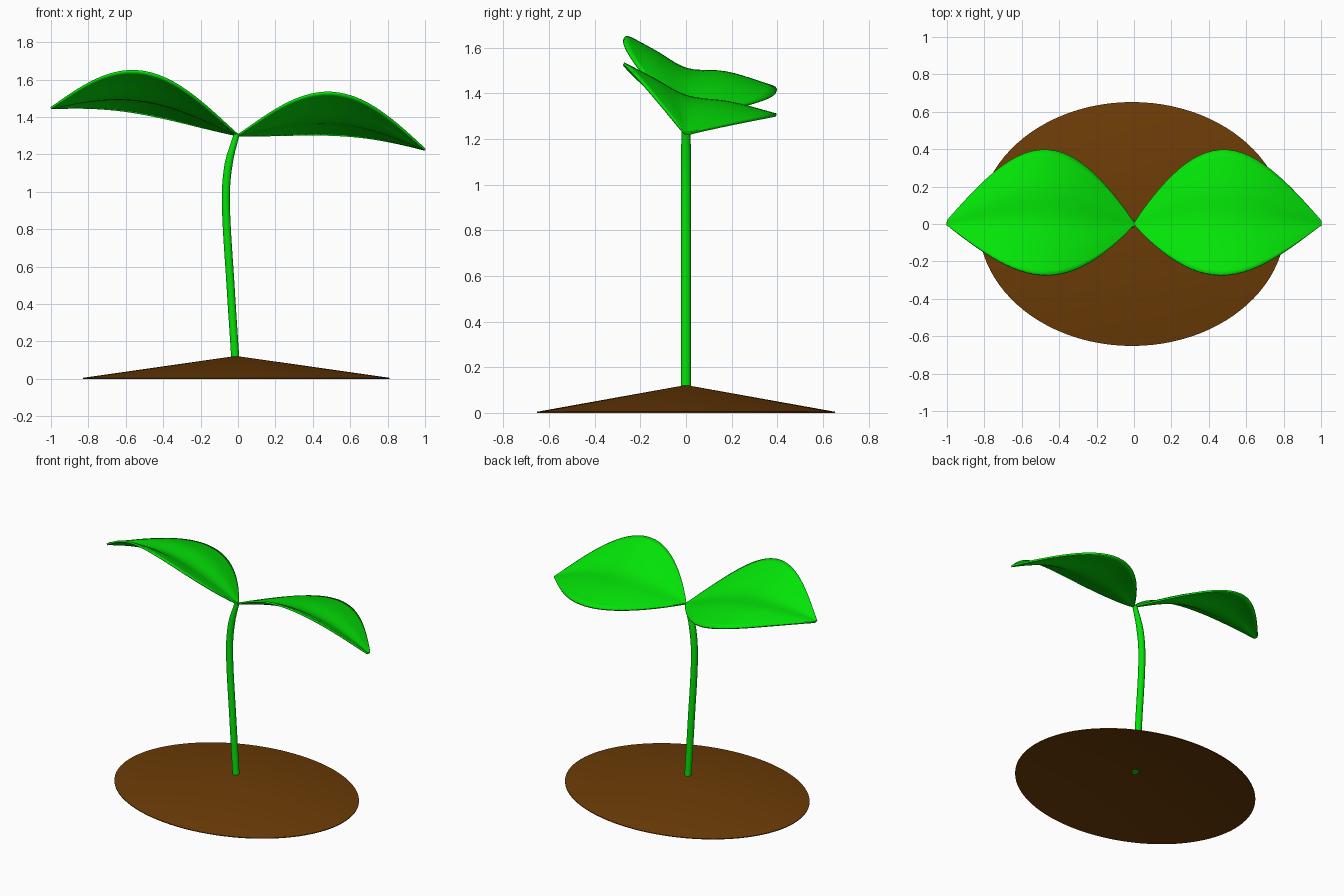
import bpy, bmesh, math

if "Cube" in bpy.data.objects:
    bpy.data.objects.remove(bpy.data.objects["Cube"])


def material(name, rgb):
    m = bpy.data.materials.new(name)
    m.diffuse_color = (*rgb, 1)
    m.use_nodes = True
    m.node_tree.nodes["Principled BSDF"].inputs["Base Color"].default_value = m.diffuse_color
    return m


GREEN = material("leaf green", (0.001, 0.77, 0.002))
BROWN = material("soil brown", (0.15, 0.045, 0.002))


def spline(xs, ys, x):
    """Smooth curve through the points (xs, ys), read at x."""
    n = len(xs)
    i = max(k for k in range(n - 1) if xs[k] <= x + 1e-9)

    def slope(k):
        a, b = max(k - 1, 0), min(k + 1, n - 1)
        return (ys[b] - ys[a]) / (xs[b] - xs[a])
    h = xs[i + 1] - xs[i]
    t = (x - xs[i]) / h
    return ((2*t**3 - 3*t**2 + 1) * ys[i] + (t**3 - 2*t**2 + t) * h * slope(i)
            + (3*t**2 - 2*t**3) * ys[i + 1] + (t**3 - t**2) * h * slope(i + 1))


def mesh_object(name, bm, mat):
    bmesh.ops.recalc_face_normals(bm, faces=bm.faces)
    me = bpy.data.meshes.new(name)
    bm.to_mesh(me)
    bm.free()
    ob = bpy.data.objects.new(name, me)
    bpy.context.collection.objects.link(ob)
    me.materials.append(mat)
    return ob


def select(ob):
    bpy.ops.object.select_all(action='DESELECT')
    ob.select_set(True)
    bpy.context.view_layer.objects.active = ob


def smooth(ob, angle):
    select(ob)
    bpy.ops.object.shade_smooth_by_angle(angle=math.radians(angle))


# Soil mound: a low elliptical cone shell, hollow underneath
bm = bmesh.new()
profile = [bm.verts.new((r, 0, z)) for r, z in ((0, 0.114), (1, 0), (1, 0.005), (0, 0.122))]
edges = [bm.edges.new(pair) for pair in zip(profile, profile[1:])]
bmesh.ops.spin(bm, geom=profile + edges, cent=(0, 0, 0), axis=(0, 0, 1),
               angle=2 * math.pi, steps=96)
bmesh.ops.remove_doubles(bm, verts=bm.verts, dist=0.0005)
for v in bm.verts:
    v.co = (v.co.x * 0.82 - 0.01, v.co.y * 0.652, v.co.z)
smooth(mesh_object("soil_mound", bm, BROWN), 30)

# Stem: a bent tapering tube that just pierces the mound
cu = bpy.data.curves.new("stem", 'CURVE')
cu.dimensions = '3D'
cu.bevel_depth = 0.022
cu.bevel_resolution = 5
cu.use_fill_caps = True
sp = cu.splines.new('POLY')
sp.points.add(30)
for i, p in enumerate(sp.points):
    z = 0.105 + 1.205 * i / 30
    x = spline([0.1, 0.5, 0.95, 1.15, 1.31], [-0.014, -0.04, -0.065, -0.05, -0.006], z)
    p.co = (x, 0, z, 1)
    p.radius = 1 - 0.3 * max(0, z - 1.15) / 0.16
stem = bpy.data.objects.new("stem", cu)
bpy.context.collection.objects.link(stem)
cu.materials.append(GREEN)
select(stem)
bpy.ops.object.convert(target='MESH')
smooth(bpy.context.view_layer.objects.active, 50)


def arch(x, power):
    return math.sin(math.pi * x ** power)


def leaf(name, side, lift, crown):
    """Arched blade: front edge raised, midrib lower, back edge lowest."""
    bm = bmesh.new()
    nu, nv = 40, 20
    rows = []
    for i in range(nu + 1):
        x = 0.5 - 0.5 * math.cos(math.pi * i / nu)
        base = 1.302 - 0.077 * x + lift * x
        fy, by = -0.27 * arch(x, 0.9) - 0.008 * x, 0.388 * arch(x, 0.93) + 0.018 * x
        fz = base + 0.266 * arch(x, 1.03)
        mz = base + 0.12 * arch(x, 1.03)
        bz = base + 0.043 * arch(x, 1.3)
        row = []
        for j in range(nv + 1):
            s = -1 + 2 * j / nv
            y = spline([-1, 0, 1], [fy, 0.05 * (fy + by), by], s)
            z = spline([-1, -0.5, 0, 0.5, 1],
                       [fz, (fz + mz) / 2 + 0.004 * arch(x, 1), mz,
                        (mz + bz) / 2 + crown * arch(x, 1), bz], s)
            row.append(bm.verts.new((side * x, y, z)))
        rows.append(row)
    for a, b in zip(rows, rows[1:]):
        for j in range(nv):
            bm.faces.new((a[j], a[j + 1], b[j + 1], b[j]))
    bmesh.ops.remove_doubles(bm, verts=bm.verts, dist=0.0004)
    ob = mesh_object(name, bm, GREEN)
    mod = ob.modifiers.new("thickness", 'SOLIDIFY')
    mod.thickness = 0.012
    mod.offset = 0
    smooth(ob, 50)


leaf("right_leaf", 1, 0, 0.013)
leaf("left_leaf", -1, 0.222, 0.022)
